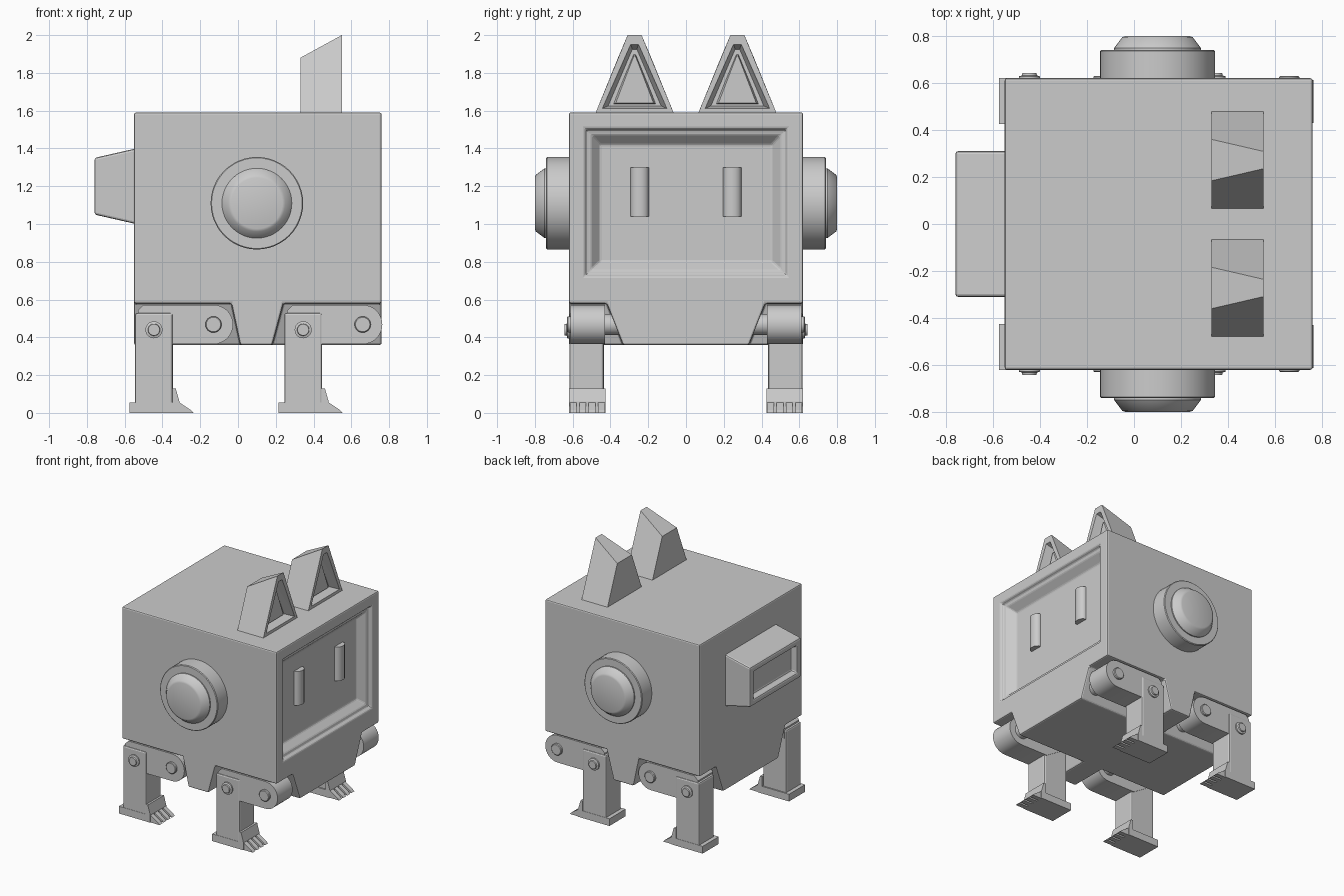
import bpy, bmesh
from math import sin, cos, pi, radians

if "Cube" in bpy.data.objects:
    bpy.data.objects.remove(bpy.data.objects["Cube"])


def finish(bm, name, mirror=False, bevel=0.0, smooth=False, cutter=False):
    bmesh.ops.recalc_face_normals(bm, faces=bm.faces[:])
    me = bpy.data.meshes.new(name)
    bm.to_mesh(me)
    bm.free()
    ob = bpy.data.objects.new(name, me)
    bpy.context.collection.objects.link(ob)
    if smooth:
        bpy.ops.object.select_all(action='DESELECT')
        ob.select_set(True)
        bpy.context.view_layer.objects.active = ob
        bpy.ops.object.shade_smooth_by_angle(angle=radians(35))
    if bevel:
        add_bevel(ob, bevel)
    if mirror:
        add_mirror(ob)
    if cutter:
        ob.hide_render = True
        ob.display_type = 'WIRE'
    return ob


def add_mirror(ob):
    m = ob.modifiers.new("mirror", 'MIRROR')
    m.use_axis = (False, True, False)


def add_bevel(ob, width):
    b = ob.modifiers.new("bevel", 'BEVEL')
    b.width, b.segments, b.limit_method = width, 2, 'ANGLE'
    b.angle_limit = radians(35)


def cut(ob, cutter):
    m = ob.modifiers.new("cut", 'BOOLEAN')
    m.operation, m.solver, m.object = 'DIFFERENCE', 'EXACT', cutter


def hull(name, pts, **kw):
    bm = bmesh.new()
    for p in pts:
        bm.verts.new(p)
    bmesh.ops.convex_hull(bm, input=bm.verts[:])
    bmesh.ops.dissolve_limit(bm, angle_limit=0.01, verts=bm.verts[:], edges=bm.edges[:])
    return finish(bm, name, **kw)


def box(name, x0, x1, y0, y1, z0, z1, **kw):
    return hull(name, [(x, y, z) for x in (x0, x1) for y in (y0, y1) for z in (z0, z1)], **kw)


def prism(name, profile, y0, y1, **kw):
    """Extrude an xz profile along y."""
    bm = bmesh.new()
    f = bm.faces.new([bm.verts.new((x, y0, z)) for x, z in profile])
    ext = bmesh.ops.extrude_face_region(bm, geom=[f])
    for v in ext['geom']:
        if isinstance(v, bmesh.types.BMVert):
            v.co.y = y1
    return finish(bm, name, **kw)


def lathe(name, cx, cz, profile, seg=48, **kw):
    """Turn (radius, y) rings around a y axis, capped at both ends."""
    bm = bmesh.new()
    rings = [[bm.verts.new((cx + r * cos(2 * pi * i / seg), y, cz + r * sin(2 * pi * i / seg)))
              for i in range(seg)] for r, y in profile]
    for a, b in zip(rings, rings[1:]):
        for i in range(seg):
            j = (i + 1) % seg
            bm.faces.new((a[i], a[j], b[j], b[i]))
    bm.faces.new(rings[0])
    bm.faces.new(rings[-1])
    return finish(bm, name, smooth=True, **kw)


def rect(x, hy, z0, z1):
    return [(x, y, z) for y in (-hy, hy) for z in (z0, z1)]


# Body with four flared leg wells and a stepped screen recess
body = box("body", -0.55, 0.76, -0.62, 0.62, 0.36, 1.59)
for label, top, low, out in (("front", 0.24, 0.165, 1.0), ("back", -0.035, 0.025, -0.8)):
    well = hull(label + "_leg_well_cutter",
                [(x, y, z) for z, xi, yi in ((0.58, top, 0.42), (0.30, low, 0.31))
                 for x in (xi, out) for y in (yi, 0.8)], mirror=True, cutter=True)
    cut(body, well)
cut(body, hull("screen_rim_cutter", rect(0.78, 0.545, 0.715, 1.515)
               + rect(0.735, 0.525, 0.735, 1.495), cutter=True))
cut(body, hull("screen_cutter", rect(0.74, 0.51, 0.75, 1.48)
               + rect(0.68, 0.455, 0.80, 1.42), cutter=True))
add_bevel(body, 0.012)

# Eyes: rounded upright bars on the screen
eye = [(0.245 + 0.048 * cos(pi * i / 8), 0.685 + 0.035 * sin(pi * i / 8)) for i in range(9)]
hull("eyes", [(x, y, z) for y, x in eye + [(0.293, 0.67), (0.197, 0.67)] for z in (1.04, 1.30)],
     mirror=True, smooth=True)

# Ears: wedges with a sunken triangular front and a raised inner triangle


def tri(x, h, z0, z1, tip):
    return [(x, 0.272 + s * w, z) for s in (-1, 1) for w, z in ((h, z0), (tip, z1))]


ear = hull("ears", tri(0.33, 0.21, 1.58, 1.88, 0.088) + tri(0.55, 0.21, 1.58, 2.0, 0.037))
cut(ear, hull("ear_cutter", tri(0.56, 0.175, 1.61, 1.955, 0.022)
              + tri(0.48, 0.14, 1.625, 1.925, 0.012), cutter=True))
add_mirror(ear)
hull("inner_ears", tri(0.47, 0.115, 1.635, 1.90, 0.006) + tri(0.505, 0.10, 1.64, 1.89, 0.004),
     mirror=True)

# Side knobs: wide drum and a chamfered cap
lathe("knob_drums", 0.10, 1.11, [(0.245, 0.60), (0.245, 0.735), (0.24, 0.74)], mirror=True)
lathe("knob_caps", 0.10, 1.11, [(0.185, 0.70), (0.185, 0.748), (0.15, 0.795), (0.135, 0.80)],
      mirror=True)

# Rear block, tapered in height, with a sunken panel
rear = hull("rear_block", rect(-0.54, 0.31, 1.0, 1.40) + rect(-0.76, 0.31, 1.05, 1.35))
cut(rear, hull("rear_panel_cutter", rect(-0.78, 0.265, 1.09, 1.31)
               + rect(-0.715, 0.25, 1.105, 1.295), cutter=True))
add_bevel(rear, 0.012)

# Legs: the back pair, then the same pair shifted to the front
for label, dx in (("back", 0.0), ("front", 0.79)):
    px, pz, r = -0.13 + dx, 0.468, 0.104
    arc = [(px + r * cos(a), pz + r * sin(a)) for a in [pi * (i / 16 - 0.5) for i in range(17)]]
    prism(label + "_leg_links", arc + [(-0.50 + dx, pz + r), (-0.53 + dx, pz + r - 0.03),
                                       (-0.53 + dx, pz), (-0.36 + dx, pz - r)],
          0.43, 0.612, mirror=True, smooth=True)
    lathe(label + "_leg_axles", px, pz, [(0.055, 0.28), (0.055, 0.44)], seg=32, mirror=True)
    lathe(label + "_pivot_caps", px, pz, [(0.043, 0.60), (0.043, 0.625), (0.038, 0.63)],
          seg=32, mirror=True)
    box(label + "_shins", -0.545 + dx, -0.345 + dx, 0.435, 0.618, 0.04, 0.53,
        bevel=0.012, mirror=True)
    lathe(label + "_knee_bolts", -0.445 + dx, 0.44,
          [(0.045, 0.60), (0.045, 0.628), (0.032, 0.632), (0.030, 0.642)], seg=32, mirror=True)
    # Foot plate with an upright toe guard and four claws
    prism(label + "_feet", [(x + dx, z) for x, z in
                            ((-0.575, 0), (-0.31, 0), (-0.31, 0.06), (-0.33, 0.13),
                             (-0.348, 0.13), (-0.348, 0.055), (-0.575, 0.055))],
          0.425, 0.62, mirror=True)
    for i in range(4):
        y = 0.43 + i * 0.05
        prism(f"{label}_claws_{i + 1}", [(x + dx, z) for x, z in
                                         ((-0.32, 0), (-0.235, 0), (-0.25, 0.015), (-0.32, 0.062))],
              y, y + 0.035, mirror=True)
